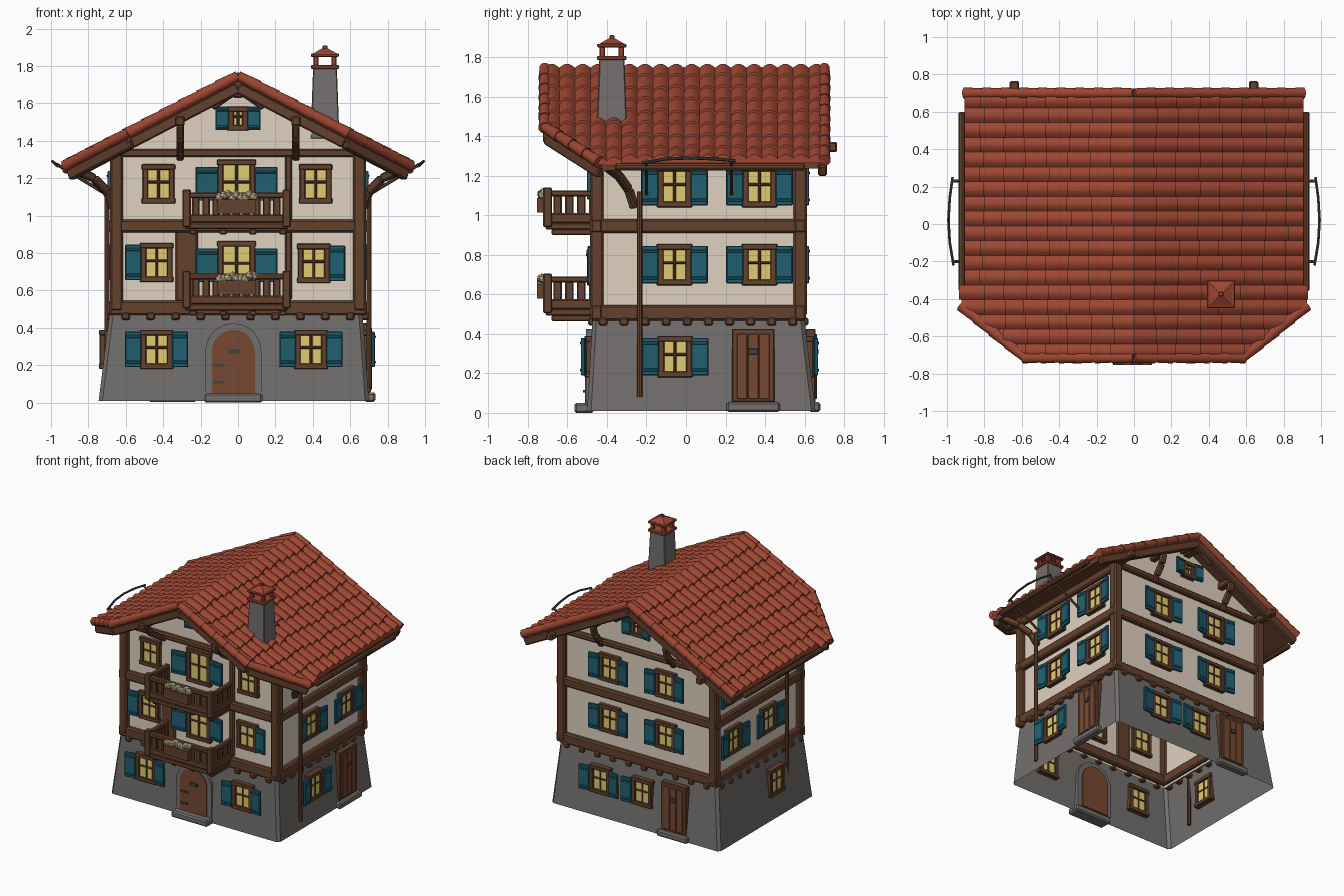
import bpy, bmesh, math, random
from mathutils import Matrix, Vector

if "Cube" in bpy.data.objects:
    bpy.data.objects.remove(bpy.data.objects["Cube"])
random.seed(4)
T, PI = Matrix.Translation, math.pi
I = Matrix.Identity(4)

COLOURS = {"roof red": (0.34, 0.062, 0.032), "timber brown": (0.125, 0.052, 0.026),
           "plaster cream": (0.74, 0.64, 0.53), "stone grey": (0.17, 0.16, 0.155),
           "shutter teal": (0.014, 0.115, 0.16), "window yellow": (0.75, 0.60, 0.17),
           "door brown": (0.18, 0.065, 0.032), "flower straw": (0.50, 0.42, 0.26),
           "dark iron": (0.06, 0.055, 0.05)}
MATS = []
for n, c in COLOURS.items():
    m = bpy.data.materials.new(n)
    m.diffuse_color = (*c, 1)
    m.use_nodes = True
    m.node_tree.nodes["Principled BSDF"].inputs["Base Color"].default_value = m.diffuse_color
    MATS.append(m)
RED, BROWN, CREAM, STONE, TEAL, YELLOW, DOOR, STRAW, IRON = range(9)

# ---- helpers ----
def paint(verts, mat):
    for f in {f for v in verts for f in v.link_faces}:
        f.material_index = mat

def box(bm, mat, c, s, M=I):
    r = bmesh.ops.create_cube(bm, size=1, matrix=M @ T(c) @ Matrix.Diagonal((*s, 1)))
    paint(r["verts"], mat)
    return r["verts"]

def aim(p, q):
    d = Vector(q) - Vector(p)
    return T((Vector(p) + Vector(q)) / 2) @ d.to_track_quat('Z', 'Y').to_matrix().to_4x4(), d.length

def beam(bm, mat, p, q, w, h):
    M, l = aim(p, q)
    return box(bm, mat, (0, 0, 0), (w, h, l), M)

def tube(bm, mat, p, q, r1, r2=None, seg=10):
    M, l = aim(p, q)
    r = bmesh.ops.create_cone(bm, cap_ends=True, segments=seg, radius1=r1,
                              radius2=r2 or r1, depth=l, matrix=M)
    paint(r["verts"], mat)

def prism(bm, mat, pts, off):
    f = bm.faces.new([bm.verts.new(p) for p in pts])
    r = bmesh.ops.extrude_face_region(bm, geom=[f])
    vs = [e for e in r["geom"] if isinstance(e, bmesh.types.BMVert)]
    bmesh.ops.translate(bm, verts=vs, vec=off)
    paint(vs + list(f.verts), mat)
    bmesh.ops.recalc_face_normals(bm, faces=list({g for v in vs + list(f.verts) for g in v.link_faces}))

def finish(bm, name, bevel=0.0, smooth=False):
    used = sorted({f.material_index for f in bm.faces})
    for f in bm.faces:
        f.material_index = used.index(f.material_index)
    me = bpy.data.meshes.new(name)
    bm.to_mesh(me)
    bm.free()
    for u in used:
        me.materials.append(MATS[u])
    ob = bpy.data.objects.new(name, me)
    bpy.context.collection.objects.link(ob)
    if smooth:
        bpy.ops.object.select_all(action='DESELECT')
        ob.select_set(True)
        bpy.context.view_layer.objects.active = ob
        bpy.ops.object.shade_smooth_by_angle(angle=math.radians(40))
    if bevel:
        b = ob.modifiers.new("Bevel", 'BEVEL')
        b.width, b.segments, b.limit_method, b.angle_limit = bevel, 1, 'ANGLE', math.radians(50)

def roof_z(x):
    return 1.74 - 0.52 * abs(x)

# wall frames: local x runs along the wall, local -y points outward
FRONT, BACK = T((0, -0.45, 0)), T((0, 0.575, 0)) @ Matrix.Rotation(PI, 4, 'Z')
RIGHT = T((0.65, 0, 0)) @ Matrix.Rotation(PI / 2, 4, 'Z')
LEFT = T((-0.65, 0, 0)) @ Matrix.Rotation(-PI / 2, 4, 'Z')

# ---- stone base: flared shell, open below ----
bm = bmesh.new()
for v in box(bm, STONE, (0, 0, 0.25), (1, 1, 0.48)):
    lo = v.co.z < 0.2
    v.co.x = ((0.70 if lo else 0.665) if v.co.x > 0 else (-0.745 if lo else -0.685))
    v.co.y = ((0.655 if lo else 0.597) if v.co.y > 0 else (-0.50 if lo else -0.472))
bmesh.ops.delete(bm, geom=[f for f in bm.faces if abs(f.normal.z) > 0.9], context='FACES')
finish(bm, "stone_base", 0.02)
bm = bmesh.new()
box(bm, STONE, (-0.025, -0.515, 0.025), (0.31, 0.10, 0.05))
box(bm, STONE, (0.705, 0.34, 0.03), (0.06, 0.27, 0.05))
box(bm, STONE, (-0.35, 0.65, 0.03), (0.26, 0.06, 0.05))
finish(bm, "door_steps", 0.01)

# ---- plaster walls: open shell ----
bm = bmesh.new()
ring = [(-0.65, 0.45), (0.65, 0.45), (0.65, 1.36), (0, 1.69), (-0.65, 1.36)]
f, b = [[bm.verts.new((x, y, z)) for x, z in ring] for y in (-0.45, 0.575)]
bm.faces.new(f)
bm.faces.new(b[::-1])
bm.faces.new((f[1], b[1], b[2], f[2]))
bm.faces.new((b[0], f[0], f[4], b[4]))
for face in bm.faces:
    face.material_index = CREAM
finish(bm, "plaster_walls")

# ---- timber frame ----
bm = bmesh.new()
for z, h in ((0.507, 0.078), (0.945, 0.07)):
    for y in (-0.452, 0.577):
        box(bm, BROWN, (0, y, z), (1.38, 0.06, h))
    for x in (-0.655, 0.655):
        box(bm, BROWN, (x, 0.06, z), (0.06, 1.08, h))
for y in (-0.452, 0.577):
    box(bm, BROWN, (0, y, 1.335), (1.34, 0.055, 0.045))
    for x in (-0.65, 0.65):
        box(bm, BROWN, (x, y, 0.92), (0.068, 0.068, 0.86))
for x in (-0.65, 0.65):
    box(bm, BROWN, (x, 0.06, 1.31), (0.055, 1.04, 0.06))
box(bm, BROWN, (-0.275, -0.455, 0.74), (0.12, 0.03, 0.40))
for z in (0.74, 1.14):
    box(bm, BROWN, (0.27, -0.455, z), (0.04, 0.03, 0.38))
finish(bm, "timber_frame", 0.01)
bm = bmesh.new()
for i in range(10):
    x = -0.6 + i * 1.2 / 9
    for y in (-0.47, 0.595):
        box(bm, BROWN, (x, y, 0.462), (0.045, 0.05, 0.04))
    for s in (-1, 1):
        box(bm, BROWN, (s * 0.675, x * 0.8 + 0.06, 0.462), (0.05, 0.045, 0.04))
finish(bm, "joist_ends", 0.008)

# ---- windows with frames, panes and shutters ----
def window(name, M, x, z, w=0.17, h=0.21, d=0.0, sides=(-1, 1), sw=0.085, sh=0.19):
    bm, t = bmesh.new(), 0.03
    for s in (-1, 1):
        box(bm, BROWN, (x + s * (w - t) / 2, -d, z), (t, 0.056, h), M)
        box(bm, BROWN, (x, -d, z + s * (h - t) / 2), (w + 0.01, 0.06, t), M)
    box(bm, YELLOW, (x, -d, z), (w - t, 0.03, h - t), M)
    box(bm, BROWN, (x, -d, z), (0.014, 0.04, h - t), M)
    box(bm, BROWN, (x, -d, z + 0.01), (w - t, 0.04, 0.014), M)
    for s in sides:
        R = M @ T((x + s * w / 2, -d - 0.016, z)) @ Matrix.Rotation(s * -0.12, 4, 'Z')
        box(bm, TEAL, (s * sw / 2, -0.012, 0), (sw, 0.02, sh), R)
        for k in (-1, 1):
            box(bm, TEAL, (s * sw / 2, -0.024, k * sh * 0.36), (sw * 0.9, 0.008, 0.016), R)
    finish(bm, name, 0.004)

window("front_ground_window", FRONT, -0.435, 0.285, d=0.034)
window("front_ground_window", FRONT, 0.39, 0.285, d=0.034)
window("front_middle_window", FRONT, -0.435, 0.75, sides=(-1,))
window("front_middle_window", FRONT, 0.405, 0.745, sides=(1,))
for x in (-0.425, 0.415):
    window("front_upper_window", FRONT, x, 1.17, sides=())
for z in (0.735, 1.17):
    window("balcony_window", FRONT, -0.008, z, 0.2, 0.26, sw=0.12, sh=0.18)
for M in (FRONT, BACK):
    window("gable_window", M, 0, 1.52, 0.105, 0.13, sw=0.07, sh=0.125)
for z in (0.75, 1.145):
    for x in (-0.24, 0.24):
        window("back_window", BACK, x, z)
    for y in (-0.058, 0.372):
        window("right_window", RIGHT, y, z)
        window("left_window", LEFT, -y, z)
window("right_ground_window", RIGHT, -0.055, 0.285, d=0.034)
window("left_ground_window", LEFT, 0.07, 0.285, d=0.062, sides=())
window("back_ground_window", BACK, -0.29, 0.285, d=0.046)
window("back_ground_window", BACK, 0.07, 0.285, d=0.046, sides=(-1,))

# ---- doors ----
def arch(bm, mat, x, w, h, y0, y1):
    r = w / 2
    pts = [(x - r, y0, 0.04), (x + r, y0, 0.04)]
    pts += [(x + r * math.cos(a * PI / 12), y0, h - r + r * math.sin(a * PI / 12)) for a in range(13)]
    prism(bm, mat, pts, (0, y1 - y0, 0))
bm = bmesh.new()
arch(bm, STONE, -0.025, 0.30, 0.425, -0.505, -0.46)
arch(bm, DOOR, -0.025, 0.23, 0.39, -0.512, -0.45)
box(bm, IRON, (-0.02, -0.514, 0.275), (0.06, 0.012, 0.025))
for z in (0.11, 0.20):
    box(bm, IRON, (-0.10, -0.514, z), (0.06, 0.012, 0.014))
finish(bm, "front_arched_door")
for name, M, x, d in (("right_door", RIGHT, 0.34, 0.035), ("back_door", BACK, 0.35, 0.055)):
    bm = bmesh.new()
    box(bm, BROWN, (x, -d, 0.24), (0.215, 0.05, 0.37), M)
    for i in (-1, 0, 1):
        box(bm, DOOR, (x + i * 0.056, -d - 0.005, 0.235), (0.054, 0.055, 0.33), M)
    box(bm, IRON, (x, -d - 0.034, 0.31), (0.05, 0.012, 0.03), M)
    finish(bm, name, 0.004)

# ---- balconies with flower boxes ----
for name, z in (("lower_balcony", 0.49), ("upper_balcony", 0.925)):
    bm = bmesh.new()
    box(bm, BROWN, (-0.008, -0.585, z + 0.02), (0.55, 0.25, 0.035))
    for x in (-0.24, -0.08, 0.08, 0.24):
        box(bm, BROWN, (x, -0.57, z - 0.01), (0.04, 0.22, 0.03))
    for x in (-0.275, 0.26):
        box(bm, BROWN, (x, -0.70, z + 0.115), (0.045, 0.045, 0.20))
        box(bm, BROWN, (x, -0.585, z + 0.185), (0.035, 0.24, 0.03))
        box(bm, BROWN, (x, -0.585, z + 0.06), (0.03, 0.24, 0.05))
        for k in range(4):
            box(bm, BROWN, (x, -0.65 + k * 0.06, z + 0.11), (0.02, 0.043, 0.14))
    box(bm, BROWN, (-0.008, -0.70, z + 0.185), (0.55, 0.04, 0.03))
    box(bm, BROWN, (-0.008, -0.70, z + 0.06), (0.55, 0.03, 0.045))
    for k in range(9):
        box(bm, BROWN, (-0.225 + k * 0.054, -0.70, z + 0.11), (0.04, 0.02, 0.14))
    finish(bm, name, 0.006)
    bm = bmesh.new()
    box(bm, BROWN, (-0.008, -0.728, z + 0.125), (0.21, 0.05, 0.075))
    for k in range(9):
        c = (-0.10 + k * 0.023, -0.725 + random.uniform(-.008, .008), z + 0.18 + random.uniform(-.012, .012))
        r = bmesh.ops.create_icosphere(bm, subdivisions=1, radius=0.026, matrix=T(c))
        paint(r["verts"], STRAW)
    finish(bm, name + "_flowers")

# ---- roof boards, purlins, brackets ----
bm = bmesh.new()
for s in (-1, 1):
    out = [(0, -0.72), (0.575, -0.72), (0.905, -0.445), (0.88, 0.705), (0, 0.705)]
    prism(bm, BROWN, [(s * x, y, roof_z(x) - 0.045) for x, y in out], (0, 0, 0.04))
finish(bm, "roof_boards")
bm = bmesh.new()
for s in (-1, 1):
    rim = [(0, -0.70), (0.57, -0.70), (0.90, -0.43)]
    for (x0, y0), (x1, y1) in list(zip(rim, rim[1:])) + [((0, 0.69), (0.89, 0.69))]:
        beam(bm, BROWN, (s * x0, y0, roof_z(x0) - 0.055), (s * x1, y1, roof_z(x1) - 0.055), 0.045, 0.06)
    tube(bm, BROWN, (s * 0.92, -0.36, 1.245), (s * 0.92, 0.60, 1.245), 0.02)
    box(bm, BROWN, (s * 0.64, 0.08, 1.345), (0.05, 1.37, 0.05))
    box(bm, BROWN, (s * 0.31, -0.02, 1.505), (0.05, 1.45, 0.05))
    for e, y in ((-1, -0.46), (1, 0.585)):
        reach = 0.22 if e < 0 else 0.11
        path = [(y, 1.31), (y + e * reach * 0.3, 1.35), (y + e * reach * 0.8, 1.42), (y + e * reach, 1.49)]
        for (ya, za), (yb, zb) in zip(path, path[1:]):
            beam(bm, BROWN, (s * 0.31, ya, za), (s * 0.31, yb, zb), 0.04, 0.045)
        beam(bm, BROWN, (s * 0.01, y + e * 0.09, 1.67), (s * 0.14, y + e * 0.09, 1.58), 0.035, 0.04)
    path = [(0.665, -0.26, 1.04), (0.70, -0.29, 1.13), (0.77, -0.34, 1.20), (0.87, -0.40, 1.245)]
    for p, q in zip(path, path[1:]):
        beam(bm, BROWN, (s * p[0], p[1], p[2]), (s * q[0], q[1], q[2]), 0.04, 0.045)
box(bm, BROWN, (0, -0.01, 1.66), (0.06, 1.40, 0.06))
finish(bm, "roof_timbers", 0.008)

# ---- gutter rods and downpipes ----
bm = bmesh.new()
for s in (-1, 1):
    arc = [(0.965, -0.22, 1.265), (0.985, -0.10, 1.285), (0.992, 0.02, 1.29), (0.985, 0.14, 1.285), (0.97, 0.25, 1.275)]
    for p, q in zip(arc, arc[1:]):
        tube(bm, IRON, (s * p[0], p[1], p[2]), (s * q[0], q[1], q[2]), 0.008, seg=6)
    for y in (-0.20, 0.23):
        tube(bm, BROWN, (s * 0.68, y, 1.10), (s * 0.97, y, 1.275), 0.009, seg=6)
    tube(bm, BROWN, (s * 0.70, -0.235, 0.08), (s * 0.70, -0.235, 1.12), 0.014, seg=8)
finish(bm, "rods_and_downpipes", smooth=True)

# ---- roof tiles: stepped half-round courses, front corners cut ----
bm = bmesh.new()
COLS, ROWS, Y0, Y1 = 18, 8, -0.72, 0.70
cw, run = (Y1 - Y0) / COLS, 0.93 / ROWS
for s in (-1, 1):
    for c in range(COLS):
        for r in range(ROWS):
            a, b = r * run, (r + 1) * run + random.uniform(-0.012, 0.012)
            a, b = (0 if r == 0 else a - 0.012), min(b, 0.935 if c < 5 else 0.905)
            lines = []
            for x, up in ((a, 0.006), (b, 0.018), (b, 0.0)):
                lines.append([bm.verts.new((s * x, Y0 + (c + k / 6) * cw,
                              roof_z(x) + (up + 0.02 * math.sin(PI * k / 6) if up else -0.005))) for k in range(7)])
            for p, q in zip(lines, lines[1:]):
                for k in range(6):
                    bm.faces.new((p[k], p[k + 1], q[k + 1], q[k]))
bm.normal_update()
for f in bm.faces:
    side = 1 if f.calc_center_median().x > 0 else -1
    if f.normal.dot(Vector((side, 0, 0.5))) < 0:
        f.normal_flip()
for s in (-1, 1):
    bmesh.ops.bisect_plane(bm, geom=bm.verts[:] + bm.edges[:] + bm.faces[:], plane_co=(s * 0.92, -0.45, 0),
                           plane_no=(s * 0.27, -0.34, 0), clear_outer=True)
finish(bm, "roof_tiles", smooth=True)
bm = bmesh.new()
for s in (-1, 1):
    for (x0, y0), (x1, y1), n in (((0, -0.715), (0.58, -0.715), 6), ((0.58, -0.715), (0.915, -0.445), 4),
                                  ((0, 0.70), (0.895, 0.70), 9)):
        P, Q = Vector((s * x0, y0, roof_z(x0) + 0.008)), Vector((s * x1, y1, roof_z(x1) + 0.008))
        for i in range(n):
            tube(bm, RED, P.lerp(Q, i / n), P.lerp(Q, (i + 1.1) / n), 0.026, 0.032)
finish(bm, "verge_tiles", smooth=True)

# ---- chimney ----
bm = bmesh.new()
C = T((0.465, -0.375, 0))
for v in box(bm, STONE, (0, 0, 1.60), (0.155, 0.155, 0.38), C):
    if v.co.z > 1.6:
        v.co.x, v.co.y = 0.465 + (v.co.x - 0.465) * 0.82, -0.375 + (v.co.y + 0.375) * 0.82
box(bm, RED, (0, 0, 1.795), (0.15, 0.15, 0.022), C)
for x in (-0.048, 0.048):
    for y in (-0.048, 0.048):
        box(bm, RED, (x, y, 1.83), (0.028, 0.028, 0.06), C)
box(bm, RED, (0, 0, 1.858), (0.15, 0.15, 0.018), C)
r = bmesh.ops.create_cone(bm, cap_ends=True, segments=4, radius1=0.095, radius2=0.02, depth=0.03,
                          matrix=C @ T((0, 0, 1.88)) @ Matrix.Rotation(PI / 4, 4, 'Z'))
paint(r["verts"], RED)
box(bm, RED, (0, 0, 1.90), (0.026, 0.026, 0.022), C)
finish(bm, "chimney", 0.005)
